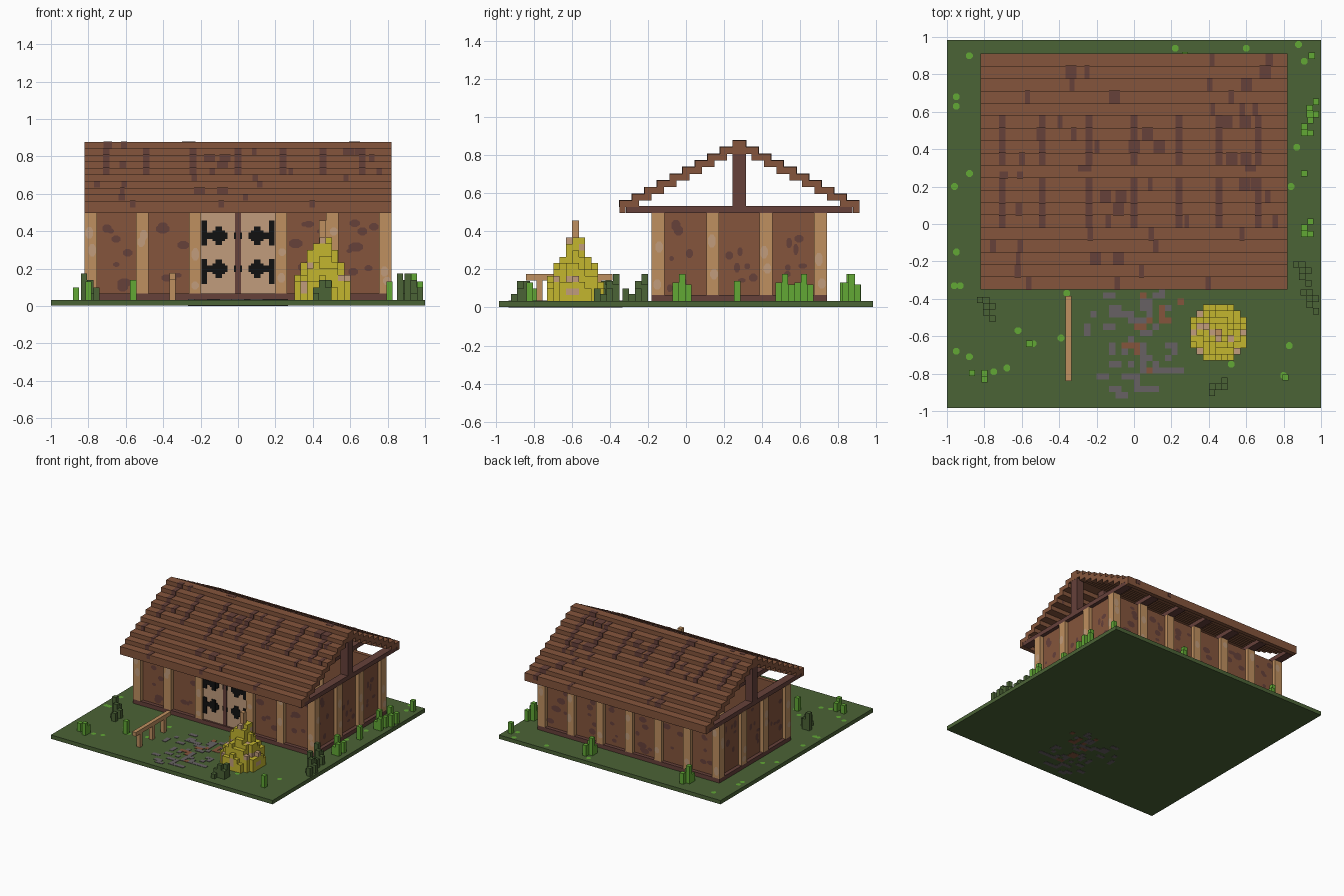
import bpy, bmesh, math, random
from mathutils import Matrix, Vector

random.seed(4)
if "Cube" in bpy.data.objects:
    bpy.data.objects.remove(bpy.data.objects["Cube"], do_unlink=True)

COLOURS = {
    "brown_wood": "85553C", "dark_wood": "66413A", "tan_wood": "BF9060",
    "pale_wood": "C19C7C", "black_iron": "111111", "ground_green": "4B6336",
    "leaf_green": "62A835", "straw_yellow": "C4B62F", "grey_stone": "676163",
}


def linear(hex_text):
    vals = [int(hex_text[i:i + 2], 16) / 255 for i in (0, 2, 4)]
    return [((c + 0.055) / 1.055) ** 2.4 if c > 0.04 else c / 12.92 for c in vals] + [1]


MATS = {}
for label, code in COLOURS.items():
    m = bpy.data.materials.new(label)
    m.use_nodes = True
    m.diffuse_color = linear(code)
    m.node_tree.nodes["Principled BSDF"].inputs["Base Color"].default_value = linear(code)
    MATS[label] = m
ORDER = list(MATS)
PARTS = {}


def paint(geom, mat):
    for face in {f for v in geom["verts"] for f in v.link_faces}:
        face.material_index = ORDER.index(mat)


def box(part, mat, x0, x1, y0, y1, z0, z1):
    bm = PARTS.setdefault(part, bmesh.new()) if part not in PARTS else PARTS[part]
    lo, hi = Vector((x0, y0, z0)), Vector((x1, y1, z1))
    mat4 = Matrix.Translation((lo + hi) / 2) @ Matrix.Diagonal((*(hi - lo), 1))
    paint(bmesh.ops.create_cube(bm, size=1, matrix=mat4), mat)


def blob(part, mat, point, normal, w, h):
    """Thin eight-sided patch lying on a surface."""
    bm = PARTS.setdefault(part, bmesh.new()) if part not in PARTS else PARTS[part]
    turn = Vector(normal).to_track_quat('Z', 'Y').to_matrix().to_4x4()
    place = Matrix.Translation(Vector(point) + Vector(normal) * 0.003)
    spin = Matrix.Rotation(math.pi / 8, 4, 'Z')
    paint(bmesh.ops.create_circle(bm, cap_ends=True, segments=8, radius=0.54,
          matrix=place @ turn @ Matrix.Diagonal((w, h, 1, 1)) @ spin), mat)


V = 0.0333
rnd = random.uniform
WX, Y0, Y1 = 0.82, -0.18, 0.74       # outer house faces
BASE, FLOOR, EAVE = V, 2 * V, 0.497
MID = (Y0 + Y1) / 2

# Ground, foundation
box("ground", "ground_green", -1, 1, -0.983, 0.983, 0.002, BASE)
box("foundation", "dark_wood", -WX, WX, Y0, Y1, BASE, FLOOR)

# Pebble path, visible on both sides of the slab
for i in range(62):
    x = V * round(random.gauss(0.02, 0.14) / V)
    y = V * round(rnd(-0.94, -0.37) / V)
    w, d = random.choice([(V, V), (V, 2 * V), (2 * V, V), (V, V)])
    if -0.31 < x < 0.27:
        top = BASE + 0.002 + i * 0.00003
        box("path_stones", "brown_wood" if i % 6 == 0 else "grey_stone",
            x, x + w, y, y + d, i * 0.00002, top)

# Flat tufts in the grass
TUFTS = [(-.88, .9), (-.95, .63), (-.95, .68), (-.88, .27), (-.96, .2), (-.95, -.15),
         (-.96, -.33), (-.93, -.33), (-.95, -.68), (-.88, -.71), (-.62, -.57), (-.54, -.64),
         (-.68, -.77), (-.75, -.79), (-.39, -.61), (.88, .96), (.91, .87), (.6, .94),
         (.87, .41), (.84, .2), (.83, -.65), (.8, -.81), (.52, -.75), (.22, .94), (-.36, -.37)]
for x, y in TUFTS:
    blob("grass_tufts", "leaf_green", (x, y, BASE), (0, 0, 1), 0.036, 0.036)

# Walls, recessed one step behind the posts
R = 0.03
for s in (-1, 1):
    a, b = sorted((s * (WX - R), s * (WX - 2 * R)))
    box("side_walls", "brown_wood", a, b, Y0 + R, Y1 - R, FLOOR, EAVE)
box("front_wall", "brown_wood", -WX + 2 * R, WX - 2 * R, Y0 + R, Y0 + 2 * R, FLOOR, EAVE)
box("back_wall", "brown_wood", -WX + 2 * R, WX - 2 * R, Y1 - 2 * R, Y1 - R, FLOOR, EAVE)

# Posts
H = V
FRONT = [-.787, -.512, -.23, .23, .505, .787]
BACK = [i * 0.787 / 3 for i in range(-3, 4)]
SIDE = [Y0 + H, .14, .42, Y1 - H]
for x in FRONT:
    box("front_posts", "tan_wood", x - H, x + H, Y0, Y0 + 2 * H, FLOOR, EAVE)
for x in BACK:
    box("back_posts", "tan_wood", x - H, x + H, Y1 - 2 * H, Y1, FLOOR, EAVE)
for s in (-1, 1):
    for y in SIDE[1:-1]:
        box("side_posts", "tan_wood", s * 0.787 - H, s * 0.787 + H, y - H, y + H, FLOOR, EAVE)

# Worn patches on walls and posts
for posts, ny, face in ((FRONT, -1, Y0), (BACK, 1, Y1)):
    for x in posts:
        for k in range(2):
            blob("post_wear", "pale_wood", (x + rnd(-.01, .01), face, rnd(.1, .46)),
                 (0, ny, 0), .04, rnd(.04, .07))
    for a, b in zip(posts, posts[1:]):
        if ny < 0 and a < 0 < b:
            continue
        for k in range(7):
            size = rnd(.02, .05)
            blob("wall_knots", "dark_wood", (rnd(a + .06, b - .06), face - ny * (R - k * .0002),
                 rnd(.1, .46)), (0, ny, 0), size * rnd(1, 1.7), size)
for s in (-1, 1):
    for y in SIDE:
        for k in range(2):
            blob("post_wear", "pale_wood", (s * 0.8203, y + rnd(-.01, .01), rnd(.1, .46)),
                 (s, 0, 0), .04, rnd(.04, .07))
    for a, b in zip(SIDE, SIDE[1:]):
        for k in range(6):
            blob("wall_knots", "dark_wood", (s * (WX - R + k * .0002), rnd(a + .06, b - .06),
                 rnd(.1, .46)), (s, 0, 0), rnd(.02, .05), rnd(.02, .06))

# Double door with iron hinges
D = Y0 + 0.015
box("door_divider", "dark_wood", -.015, .015, D - .004, D + .02, FLOOR, EAVE)
for s in (-1, 1):
    def iron(x0, x1, z0, z1, depth=.006):
        a, b = sorted((s * x0, s * x1))
        box("door_iron", "black_iron", a, b, D - depth, D, z0, z1)
    a, b = sorted((s * .015, s * .198))
    box("doors", "pale_wood", a, b, D, D + .02, FLOOR, EAVE)
    for z, shift in ((.375, .015), (.2, -.015)):
        iron(.055, .195, z - .017, z + .017)
        iron(.085, .12, z - .05, z + .05, .007)
        iron(.07, .135, z - .028, z + .028, .0055)
        iron(.165, .195, z + shift - .066, z + shift + .066, .007)
        iron(.012, .022, z - .017, z + .017)

# Stepped roof courses, mirrored about the ridge
STEPS, RUN, RISE, PEAK = 9, 0.0662, 0.035, 0.877
STREAKS = [-.705, -.49, -.24, 0, .24, .455, .665]


def course(part, mat, i, s, x0, x1, grow=0.0):
    outer = .0345 + RUN * i
    inner = max(0, outer - 1.55 * RUN)
    a, b = sorted((MID + s * inner, MID + s * (outer + grow)))
    top = PEAK - RISE * i
    box(part, mat, x0, x1, a, b, top - RISE + (0.001 if grow else 0), top + grow)


for s in (-1, 1):
    for i in range(STEPS + 1):
        course("roof", "brown_wood", i, s, -WX, WX)
        for k in range(3):
            x = rnd(-.77, .75)
            course("roof_knots", "dark_wood", i, s, x, x + random.choice([.025, .03, .06]), .002)
    for x in STREAKS:
        for i in range(1, 5):
            course("roof_streaks", "dark_wood", i, s, x - .018, x + .018, .003)
    edge = MID + s * (.0345 + RUN * STEPS)
    a, b = sorted((edge, edge - s * V))
    box("eave_boards", "brown_wood", -WX, WX, a, b, EAVE, PEAK - RISE * (STEPS + 1) + .001)

# Open trusses: tie beams and king posts
for x in BACK:
    box("tie_beams", "dark_wood", x - .032, x + .032, MID - .595, MID + .595, EAVE, EAVE + RISE)
    box("king_posts", "dark_wood", x - .032, x + .032, MID - .0345, MID + .0345, EAVE + RISE, .81)

# Hitching rail
box("rail", "tan_wood", -.366, -.334, -.84, -.385, .143, .176)
for y in (-.77, -.61, -.46):
    box("rail_legs", "tan_wood", -.366, -.334, y - .016, y + .016, BASE, .143)

# Haystack: columns of blocks falling away from a central pole
HX, HY = .452, -.58
for i in range(-4, 5):
    for j in range(-4, 5):
        r = math.hypot(i, j)
        if r < 4.6:
            n = max(1, round((.39 - .068 * r + rnd(-.035, .035)) / V))
            for k in range(n):
                tone = "pale_wood" if random.random() < .16 else "straw_yellow"
                x, y, z = HX + i * V, HY + j * V, BASE + k * V
                box("haystack", tone, x - V / 2, x + V / 2, y - V / 2, y + V / 2, z, z + V)
box("haystack_pole", "tan_wood", HX - V / 2 - .001, HX + V / 2 + .001,
    HY - V / 2 - .001, HY + V / 2 + .001, BASE, .457)

# Plants: (centre, blade offsets in steps with height)
TALL = [(0, 0, .175), (1, -1, .13), (0, -1, .1), (1, 1, .12)]
LOW = [(0, 0, .14), (1, 0, .1), (-1, 1, .175), (0, 1, .12), (1, -2, .1), (0, -1, .07)]


def plant(mat, x, y, blades):
    for dx, dy, top in blades:
        cx, cy = x + dx * V, y + dy * V
        box("plants", mat, cx - V / 2, cx + V / 2, cy - V / 2, cy + V / 2, BASE, top)


for x, y in ((.91, -.02), (.91, .52), (.94, .62), (.24, .87), (-.63, .86), (-.8, -.83)):
    plant("leaf_green", x, y, TALL if y > -.5 else [(0, 0, .13), (-2, 1, .1), (0, 1, .1)])
for x, y, top in ((-.56, -.64, .14), (.81, -.82, .13), (.91, .27, .14), (.95, .9, .12)):
    plant("leaf_green", x, y, [(0, 0, top)])
for x, y in ((-.79, -.44), (.9, -.25), (.94, -.4)):
    plant("ground_green", x, y, LOW)
plant("ground_green", .45, -.87, [(-1, 0, .1), (0, 0, .14), (1, 0, .1), (1, 1, .14), (-1, -1, .07)])

# Turn every part into an object
for name, bm in PARTS.items():
    mesh = bpy.data.meshes.new(name)
    used = sorted({f.material_index for f in bm.faces})
    for f in bm.faces:
        f.material_index = used.index(f.material_index)
    bm.to_mesh(mesh)
    bm.free()
    for index in used:
        mesh.materials.append(MATS[ORDER[index]])
    bpy.context.collection.objects.link(bpy.data.objects.new(name, mesh))
